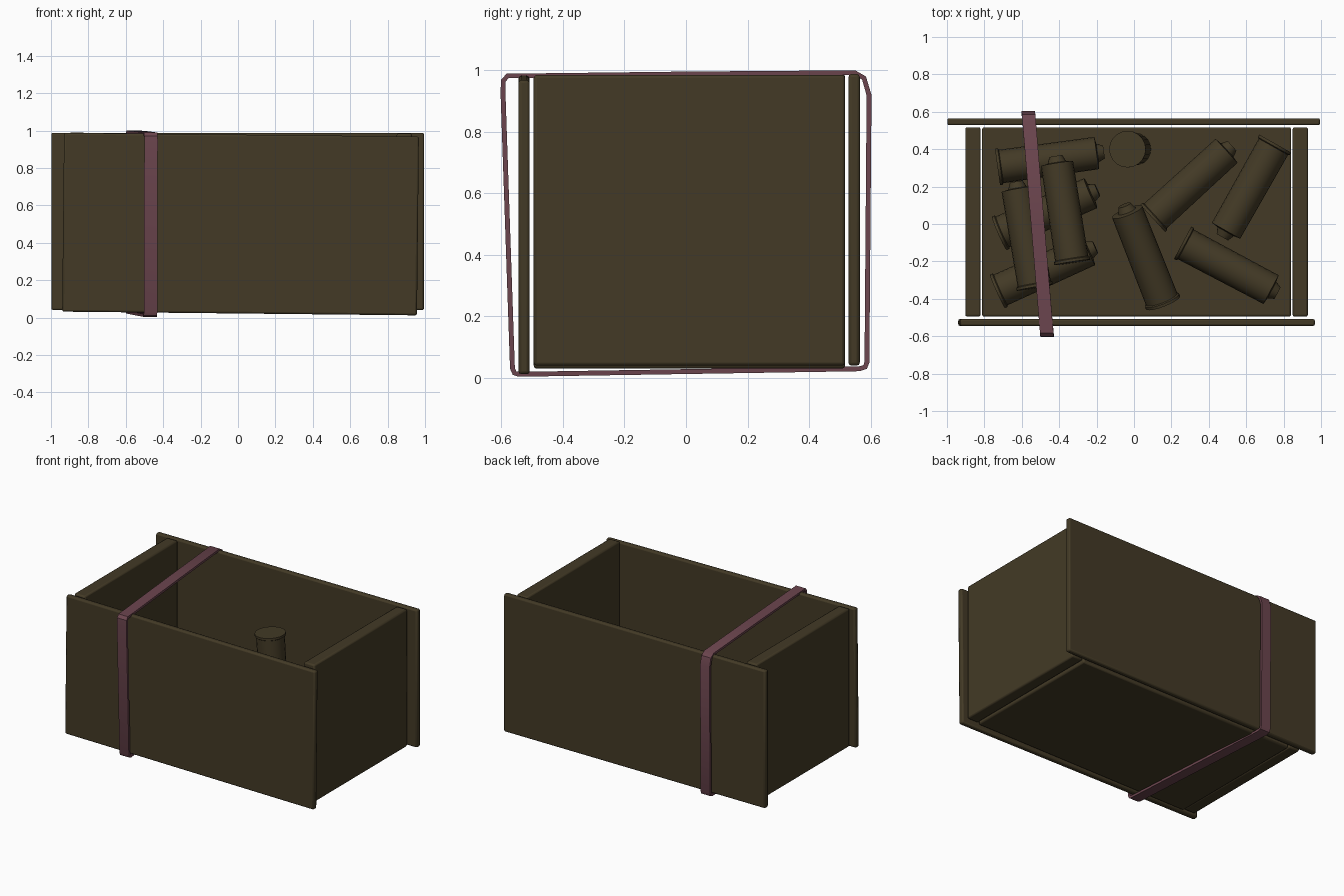
import bpy, bmesh, math
from mathutils import Vector, Matrix

if "Cube" in bpy.data.objects:
    bpy.data.objects.remove(bpy.data.objects["Cube"])


def material(name, rgb):
    m = bpy.data.materials.new(name)
    m.diffuse_color = (*rgb, 1)
    m.use_nodes = True
    m.node_tree.nodes["Principled BSDF"].inputs["Base Color"].default_value = m.diffuse_color
    return m


OLIVE = material("dark olive wood", (0.056, 0.042, 0.019))
ROSE = material("dusty rose strap", (0.150, 0.060, 0.077))


def finish(name, bm, mat, bevel=0.0):
    bmesh.ops.recalc_face_normals(bm, faces=bm.faces)
    me = bpy.data.meshes.new(name)
    bm.to_mesh(me)
    bm.free()
    ob = bpy.data.objects.new(name, me)
    bpy.context.collection.objects.link(ob)
    me.materials.append(mat)
    if bevel:
        b = ob.modifiers.new("bevel", 'BEVEL')
        b.width, b.segments = bevel, 2
    bpy.ops.object.select_all(action='DESELECT')
    ob.select_set(True)
    bpy.context.view_layer.objects.active = ob
    bpy.ops.object.shade_smooth_by_angle(angle=math.radians(35))
    return ob


def board(name, lo, hi, tilt=0.0, yaw=0.0, bevel=0.01):
    lo, hi = Vector(lo), Vector(hi)
    bm = bmesh.new()
    bmesh.ops.create_cube(bm, size=1)
    size = hi - lo
    bmesh.ops.scale(bm, vec=size, verts=bm.verts)
    rot = Matrix.Rotation(tilt, 4, 'Y') @ Matrix.Rotation(yaw, 4, 'Z')
    bm.transform(Matrix.Translation((lo + hi) / 2) @ rot)
    return finish(name, bm, OLIVE, bevel)


# Crate boards, the front one sagging slightly to the right
board("front_board", (-0.935, -0.545, 0.022), (0.962, -0.508, 0.978), tilt=math.radians(0.6))
board("back_board", (-0.998, 0.528, 0.04), (0.995, 0.565, 0.988))
board("left_board", (-0.902, -0.495, 0.04), (-0.82, 0.517, 0.99))
board("right_board", (0.848, -0.495, 0.04), (0.93, 0.517, 0.985))
board("floor_board", (-0.812, -0.495, 0.03), (0.84, 0.517, 0.07))

# Canister: rim at the start, body, tapered nub at the end
PROFILE = [(0.0, 0.098), (0.015, 0.098), (0.02, 0.09), (0.535, 0.087),
           (0.54, 0.05), (0.575, 0.035)]


def canister(name, rim, end, sides=20):
    a, b = Vector(rim), Vector(end)
    bm = bmesh.new()
    rings = []
    for h, r in PROFILE:
        rings.append([bm.verts.new((r * math.cos(2 * math.pi * i / sides),
                                    r * math.sin(2 * math.pi * i / sides), h))
                      for i in range(sides)])
    for p, q in zip(rings, rings[1:]):
        for i in range(sides):
            j = (i + 1) % sides
            bm.faces.new((p[i], p[j], q[j], q[i]))
    bm.faces.new(rings[0])
    bm.faces.new(rings[-1])
    rot = (b - a).to_track_quat('Z', 'Y').to_matrix().to_4x4()
    bm.transform(Matrix.Translation(a) @ rot)
    return finish(name, bm, OLIVE)


# Loose pile of canisters: rim centre, nub direction
PILE = [
    ((-0.73, 0.305, 0.17), (-0.16, 0.385, 0.17)),
    ((-0.72, -0.05, 0.17), (-0.22, 0.17, 0.21)),
    ((-0.73, -0.36, 0.17), (-0.22, -0.13, 0.20)),
    ((-0.53, -0.34, 0.36), (-0.63, 0.23, 0.34)),
    ((-0.33, -0.205, 0.36), (-0.415, 0.345, 0.34)),
    ((0.155, -0.42, 0.17), (-0.05, 0.10, 0.30)),
    ((0.10, 0.03, 0.17), (0.51, 0.405, 0.17)),
    ((0.755, 0.43, 0.17), (0.49, -0.04, 0.17)),
    ((0.26, -0.10, 0.17), (0.75, -0.36, 0.17)),
    ((-0.035, 0.40, 0.61), (0.005, 0.40, 0.06)),
]
for n, (rim, end) in enumerate(PILE):
    canister(f"canister_{n + 1}", rim, end)

# Strap: slanted loop wrapped round the crate, as (y, z) of its outer edge
LOOP = [(-0.603, 0.93), (-0.601, 0.97), (-0.583, 0.989), (0.0, 0.996), (0.55, 1.0),
        (0.585, 0.98), (0.603, 0.92), (0.596, 0.05), (0.588, 0.03), (0.565, 0.022),
        (-0.545, 0.004), (-0.563, 0.01), (-0.572, 0.03)]


def strap():
    bm = bmesh.new()
    n = len(LOOP)
    pts = [Vector(p) for p in LOOP]
    rings = []
    for i, p in enumerate(pts):
        d0 = (p - pts[i - 1]).normalized()
        d1 = (pts[(i + 1) % n] - p).normalized()
        t = (d0 + d1).normalized()
        inner = p + Vector((t.y, -t.x)) * 0.016
        x = -0.515 - 0.083 * p.x
        rings.append([bm.verts.new((x + dx, q.x, q.y))
                      for dx, q in ((-0.036, p), (0.036, p), (0.036, inner), (-0.036, inner))])
    for i in range(n):
        a, b = rings[i], rings[(i + 1) % n]
        for k in range(4):
            m = (k + 1) % 4
            bm.faces.new((a[k], a[m], b[m], b[k]))
    finish("strap", bm, ROSE)


strap()
